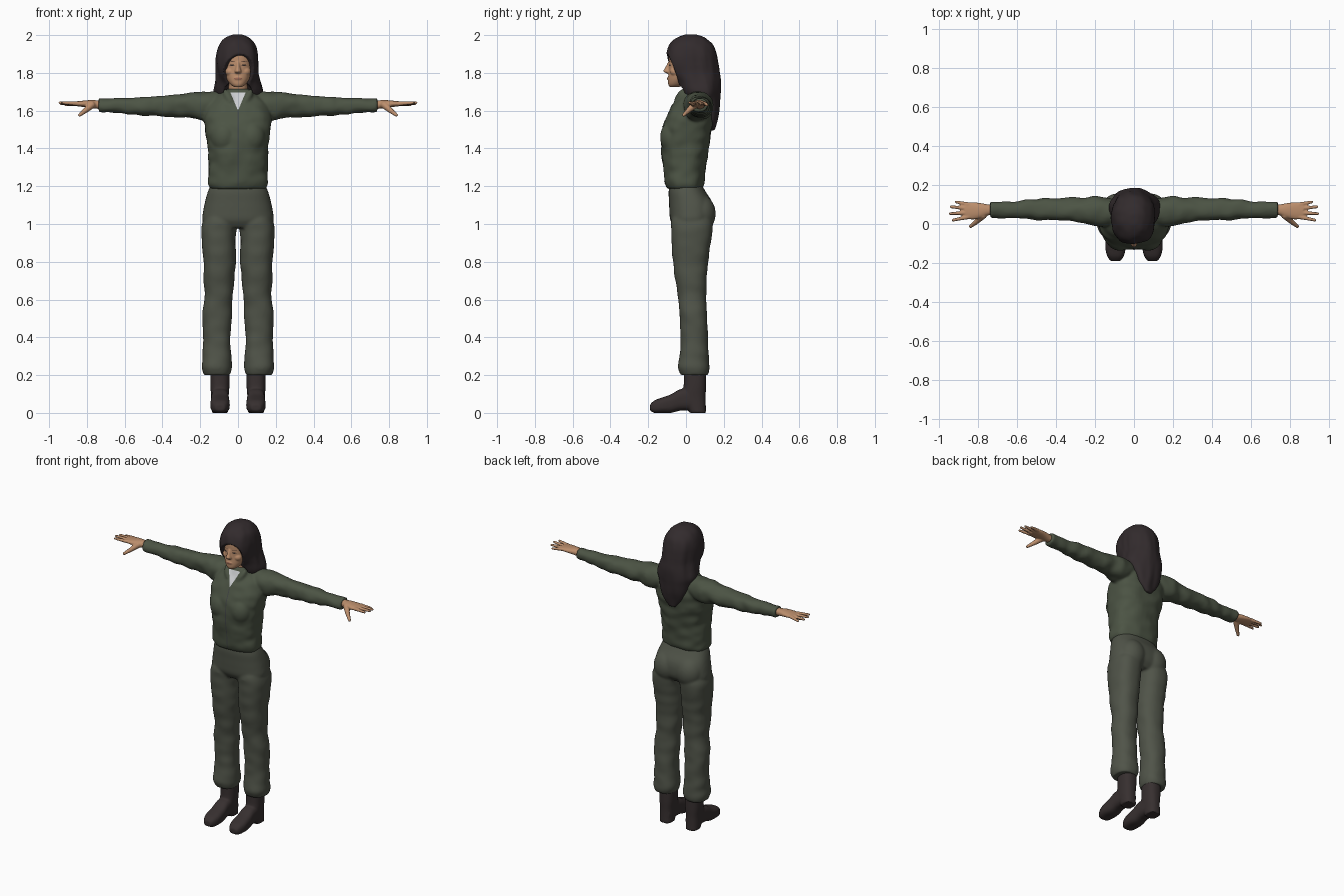
import bpy, bmesh, math
from mathutils import Vector, Matrix, noise
from mathutils.bvhtree import BVHTree

if "Cube" in bpy.data.objects:
    bpy.data.objects.remove(bpy.data.objects["Cube"])


def material(name, *rgb):
    m = bpy.data.materials.new(name)
    m.use_nodes = True
    m.diffuse_color = (*rgb, 1)
    m.node_tree.nodes["Principled BSDF"].inputs["Base Color"].default_value = (*rgb, 1)
    return m


JACKET = material("jacket green", .072, .088, .058)
TROUSER = material("trouser green", .08, .088, .066)
HAIR = material("dark hair", .032, .024, .026)
BOOT = material("boot brown", .038, .029, .029)
SKIN = material("skin", .5, .27, .15)
SHIRT = material("shirt grey", .6, .61, .63)
EYE = material("eye dark", .035, .025, .022)
LIP = material("lip red", .33, .14, .09)
BROW = material("brow brown", .13, .07, .045)
ZIP = material("zip grey", .055, .06, .062)


def spline(rows, steps=6):
    """Smoothly interpolate the rows of a profile table."""
    out = []
    for i in range(len(rows) - 1):
        a, b, c, d = (rows[min(max(i + k, 0), len(rows) - 1)] for k in (-1, 0, 1, 2))
        for s in range(steps):
            t = s / steps
            out.append([q + t * (r - p + t * (2 * p - 5 * q + 4 * r - w + t * (3 * (q - r) + w - p))) / 2
                        for p, q, r, w in zip(a, b, c, d)])
    return out + [list(rows[-1])]


def loft(bm, axis, rows, power=2.2, wrinkle=0, grain=(20, 20, 20), segs=40):
    """Skin rounded rings along an axis; each row is position, then low and high bounds."""
    others = [k for k in range(3) if k != axis]
    rings = []
    for t, u0, u1, v0, v1 in spline(rows):
        ring = []
        for k in range(segs):
            ang = math.tau * k / segs
            c, s = (math.copysign(abs(f(ang)) ** (2 / power), f(ang)) for f in (math.cos, math.sin))
            p = Vector((t, t, t))
            p[others[0]] = (u0 + u1) / 2 + c * (u1 - u0) / 2
            p[others[1]] = (v0 + v1) / 2 + s * (v1 - v0) / 2
            n = wrinkle * noise.noise(Vector(a * b for a, b in zip(p, grain)))
            p[others[0]] += c * n
            p[others[1]] += s * n
            ring.append(bm.verts.new(p))
        rings.append(ring)
    for a, b in zip(rings, rings[1:]):
        for k in range(segs):
            j = (k + 1) % segs
            bm.faces.new((a[k], a[j], b[j], b[k]))
    bm.faces.new(rings[0][::-1])
    bm.faces.new(rings[-1])


def blob(bm, centre, radii, tilt_x=0, tilt_y=0):
    m = (Matrix.Translation(centre) @ Matrix.Rotation(math.radians(tilt_x), 4, 'X')
         @ Matrix.Rotation(math.radians(tilt_y), 4, 'Y') @ Matrix.Diagonal((*radii, 1)))
    bmesh.ops.create_uvsphere(bm, u_segments=32, v_segments=20, radius=1, matrix=m)


def finger(bm, start, end, r0, r1):
    a, b = Vector(start), Vector(end)
    turn = (b - a).to_track_quat('Z', 'Y').to_matrix().to_4x4()
    bmesh.ops.create_cone(bm, cap_ends=True, segments=16, radius1=r0, radius2=r1,
                          depth=(b - a).length, matrix=Matrix.Translation((a + b) / 2) @ turn)
    blob(bm, a, (r0, r0, r0))
    blob(bm, b, (r1, r1, r1))


def mirror(bm):
    """Copy everything built so far to the other side."""
    new = bmesh.ops.duplicate(bm, geom=bm.verts[:] + bm.edges[:] + bm.faces[:])["geom"]
    for v in new:
        if isinstance(v, bmesh.types.BMVert):
            v.co.x *= -1


def add_object(name, bm, mat=None):
    me = bpy.data.meshes.new(name)
    bm.to_mesh(me)
    bm.free()
    ob = bpy.data.objects.new(name, me)
    bpy.context.scene.collection.objects.link(ob)
    if mat:
        me.materials.append(mat)
    return ob


def sculpt(name, bm, mat, voxel, smooth, cutters=()):
    """Fuse the pieces into one smooth skin."""
    bmesh.ops.recalc_face_normals(bm, faces=bm.faces)
    ob = add_object(name, bm, mat)
    for cutter in cutters:
        mod = ob.modifiers.new("opening", 'BOOLEAN')
        mod.operation, mod.object = 'DIFFERENCE', cutter
    mod = ob.modifiers.new("fuse", 'REMESH')
    mod.mode, mod.voxel_size, mod.use_smooth_shade = 'VOXEL', voxel, True
    mod = ob.modifiers.new("soften", 'SMOOTH')
    mod.factor, mod.iterations = .5, smooth
    return ob


# Jacket: sleeves, bust and collar flaps mirrored, then the body
bm = bmesh.new()
loft(bm, 0, [(.08, 0, .12, 1.58, 1.69), (.17, -.012, .14, 1.55, 1.702), (.25, 0, .137, 1.56, 1.692),
             (.35, .014, .132, 1.567, 1.682), (.5, .023, .13, 1.576, 1.676),
             (.62, .028, .12, 1.583, 1.667), (.738, .033, .112, 1.596, 1.662)], wrinkle=.011, grain=(17, 14, 14))
blob(bm, (.072, -.073, 1.46), (.072, .064, .085))
blob(bm, (.052, -.037, 1.675), (.02, .016, .05), -32, 25)
mirror(bm)
loft(bm, 2, [(1.185, -.145, .145, -.1, .085), (1.21, -.158, .158, -.11, .095), (1.26, -.158, .158, -.116, .1),
             (1.33, -.156, .156, -.124, .108), (1.4, -.16, .16, -.13, .12), (1.48, -.172, .172, -.13, .135),
             (1.55, -.178, .178, -.112, .142), (1.62, -.165, .165, -.076, .14),
             (1.67, -.12, .12, -.045, .125), (1.715, -.062, .062, -.022, .095)], 2.5, .008, (14, 14, 20))
jacket = sculpt("jacket", bm, JACKET, .008, 4)

# Trousers
bm = bmesh.new()
loft(bm, 2, [(1.06, .005, .17, -.06, .12), (1, .008, .19, -.08, .146), (.9, .011, .192, -.076, .13),
             (.8, .014, .184, -.07, .117), (.7, .02, .18, -.056, .11), (.6, .028, .177, -.04, .107),
             (.5, .03, .19, -.031, .112), (.4, .038, .183, -.03, .116), (.3, .036, .188, -.032, .12),
             (.24, .034, .19, -.041, .124), (.2, .045, .18, -.03, .115)], 2.3, .006, (10, 10, 16))
blob(bm, (.082, .075, 1.055), (.088, .082, .1))
mirror(bm)
loft(bm, 2, [(1.215, -.14, .14, -.085, .08), (1.17, -.16, .16, -.092, .105), (1.12, -.174, .174, -.09, .136),
             (1.07, -.184, .184, -.088, .146), (1.02, -.188, .188, -.083, .14),
             (.98, -.16, .16, -.06, .11)], 2.4)
sculpt("trousers", bm, TROUSER, .008, 4)

# Boots: shaft, foot and heel
bm = bmesh.new()
loft(bm, 2, [(.26, .044, .146, -.012, .106), (.15, .045, .146, -.012, .106), (.08, .05, .142, -.02, .104),
             (0, .054, .138, .02, .106)], 2.4)
loft(bm, 1, [(.09, .06, .13, .02, .09), (.03, .05, .14, .014, .13), (-.03, .048, .142, .012, .125),
             (-.08, .045, .145, 0, .098), (-.13, .044, .146, 0, .08), (-.167, .054, .136, 0, .066),
             (-.19, .07, .12, .012, .045)], 2.8)
mirror(bm)
sculpt("boots", bm, BOOT, .006, 2)

# Hands
bm = bmesh.new()
loft(bm, 0, [(.7, .047, .1, 1.607, 1.655), (.745, .045, .1, 1.61, 1.655), (.78, .032, .106, 1.615, 1.656),
             (.83, .023, .112, 1.621, 1.652), (.87, .032, .106, 1.626, 1.648)])
for base_y, tip_x, tip_y, tip_z in ((.1, .912, .113, 1.63), (.08, .938, .088, 1.637),
                                    (.058, .943, .053, 1.642), (.036, .928, .02, 1.642)):
    finger(bm, (.85, base_y, 1.637), (tip_x, tip_y, tip_z), .0115, .0075)
finger(bm, (.775, .045, 1.63), (.805, .015, 1.603), .02, .014)
finger(bm, (.805, .015, 1.603), (.838, -.012, 1.577), .014, .009)
mirror(bm)
sculpt("hands", bm, SKIN, .0045, 2)

# Head: neck, skull, nose, cheeks and lips
bm = bmesh.new()
blob(bm, (.038, -.055, 1.807), (.03, .03, .026))
mirror(bm)
loft(bm, 2, [(1.64, -.052, .052, -.01, .09), (1.7, -.05, .05, -.016, .085), (1.78, -.05, .05, -.02, .08)])
loft(bm, 2, [(1.725, -.02, .02, -.086, -.04), (1.74, -.041, .041, -.094, 0), (1.77, -.062, .062, -.095, .05),
             (1.81, -.074, .074, -.092, .09), (1.85, -.079, .079, -.091, .1), (1.9, -.079, .079, -.089, .11),
             (1.95, -.065, .065, -.07, .1), (1.98, -.03, .03, -.02, .05)])
loft(bm, 2, [(1.797, -.014, .014, -.1, -.07), (1.808, -.018, .018, -.12, -.07), (1.83, -.012, .012, -.109, -.07),
             (1.862, -.009, .009, -.093, -.07)], 2)
blob(bm, (0, -.088, 1.77), (.024, .012, .01))
head = sculpt("head", bm, SKIN, .004, 3)


# Hair, with openings for the face and the neck
def cutter(name, *shape):
    bm = bmesh.new()
    blob(bm, *shape)
    ob = add_object(name, bm)
    ob.hide_render = ob.hide_viewport = True
    return ob


openings = (cutter("face_opening", (.002, -.12, 1.752), (.11, .092, .152), 0, 13),
            cutter("neck_opening", (0, -.01, 1.67), (.078, .075, .1)))
bm = bmesh.new()
loft(bm, 2, [(2.004, -.02, .02, 0, .05), (1.987, -.066, .06, -.045, .1), (1.95, -.097, .09, -.086, .14),
             (1.9, -.113, .107, -.104, .163), (1.85, -.117, .111, -.107, .172), (1.8, -.116, .112, -.09, .177),
             (1.75, -.12, .122, -.052, .183), (1.7, -.126, .134, -.022, .182), (1.66, -.114, .122, .005, .179),
             (1.6, -.09, .092, .07, .174), (1.54, -.06, .062, .11, .163), (1.495, -.025, .025, .13, .152)],
     2.2, .009, (24, 24, 5))
sculpt("hair", bm, HAIR, .007, 3, openings)


# Thin plates laid on the front of a surface
def plate(name, surface, columns, mat, cells=6):
    bm, rows = bmesh.new(), []
    for a, b in columns:
        row = []
        for k in range(cells + 1):
            x, z = Vector(a).lerp(Vector(b), k / cells)
            hit = surface.ray_cast(Vector((x, -1, z)), Vector((0, 1, 0)))[0]
            row.append(bm.verts.new((hit or Vector((x, -.04, z))) - Vector((0, .002, 0))))
        rows.append(row)
    for p, q in zip(rows, rows[1:]):
        for k in range(cells):
            bm.faces.new((p[k], q[k], q[k + 1], p[k + 1]))
    bm.normal_update()
    for f in bm.faces:
        f.smooth = True
        if f.normal.y > 0:
            f.normal_flip()
    add_object(name, bm, mat)


def lens(x, z, half_width, half_height, slope=0):
    steps = [k / 6 - 1 for k in range(13)]
    return [((x + u * half_width, z + slope * u - half_height * (1.03 - u * u)),
             (x + u * half_width, z + slope * u + half_height * (1.03 - u * u))) for u in steps]


bpy.context.view_layer.update()
graph = bpy.context.evaluated_depsgraph_get()
face, chest = BVHTree.FromObject(head, graph), BVHTree.FromObject(jacket, graph)
for side, label in ((1, "left"), (-1, "right")):
    plate(label + "_eye", face, lens(side * .032, 1.841, .014, .0045), EYE)
    plate(label + "_brow", face, lens(side * .034, 1.861, .019, .0025, side * .002), BROW)
plate("lips", face, lens(0, 1.77, .023, .006), LIP)

heights = [1.606 + k * .009 for k in range(11)]
plate("shirt_front", chest, [((-.42 * (z - 1.6), z), (.42 * (z - 1.6), z)) for z in heights], SHIRT)
plate("zip", chest, [((-.003, 1.2 + k * .01), (.003, 1.2 + k * .01)) for k in range(41)], ZIP, 2)
